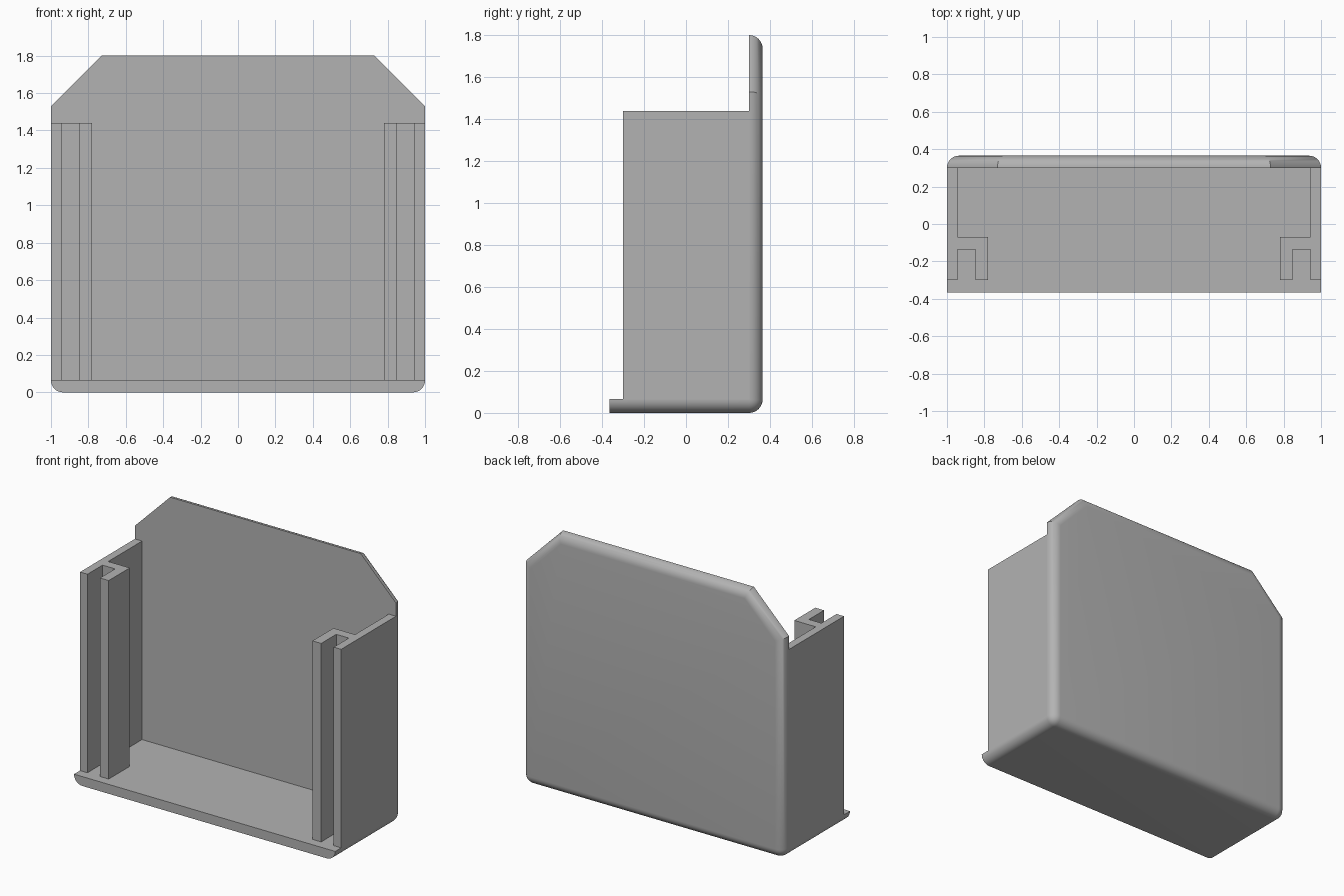
import bpy
import bmesh
from mathutils import Vector

cube = bpy.data.objects.get("Cube")
if cube:
    bpy.data.objects.remove(cube, do_unlink=True)

WALL = 0.065      # plate thickness
DEPTH = 0.365     # half depth of the floor
INNER = 0.30      # front surface of the back plate

grey = bpy.data.materials.new("plain grey")
grey.use_nodes = True
colour = (0.45, 0.45, 0.45, 1)
grey.diffuse_color = colour
grey.node_tree.nodes["Principled BSDF"].inputs["Base Color"].default_value = colour


def prism(name, outline, direction, bevel_rule=None):
    """Extrude a closed outline along a direction, rounding the chosen edges."""
    bm = bmesh.new()
    face = bm.faces.new([bm.verts.new(p) for p in outline])
    grown = bmesh.ops.extrude_face_region(bm, geom=[face], use_keep_orig=True)
    moved = [g for g in grown["geom"] if isinstance(g, bmesh.types.BMVert)]
    bmesh.ops.translate(bm, verts=moved, vec=Vector(direction))
    bmesh.ops.recalc_face_normals(bm, faces=bm.faces)
    if bevel_rule:
        edges = [e for e in bm.edges if bevel_rule(*[v.co for v in e.verts])]
        bmesh.ops.bevel(bm, geom=edges, offset=WALL - 0.001, segments=8,
                        profile=0.5, affect='EDGES')
    mesh = bpy.data.meshes.new(name)
    bm.to_mesh(mesh)
    bm.free()
    mesh.materials.append(grey)
    obj = bpy.data.objects.new(name, mesh)
    bpy.context.collection.objects.link(obj)
    return obj


def rounded(a, b):
    """Edges around the back, and the lower edges along both sides."""
    on_back = min(a.y, b.y) > DEPTH - 0.01
    low_side = max(a.z, b.z) < 0.01 and abs(a.x - b.x) < 0.01
    return on_back or low_side


# Back plate and floor: one rounded block with the open space cut away
half = [(1, 0), (1, 1.53), (0.73, 1.8)]
front = half + [(-x, z) for x, z in reversed(half)]
shell = prism("back_and_floor", [(x, -DEPTH, z) for x, z in front],
              (0, 2 * DEPTH, 0), rounded)
space = prism("space_cutter", [(-2, -1, WALL), (2, -1, WALL),
                               (2, INNER, WALL), (-2, INNER, WALL)], (0, 0, 3))
cut = shell.modifiers.new("open space", 'BOOLEAN')
cut.operation = 'DIFFERENCE'
cut.solver = 'EXACT'
cut.object = space
bpy.context.view_layer.objects.active = shell
shell.select_set(True)
bpy.ops.object.modifier_apply(modifier=cut.name)
bpy.data.objects.remove(space, do_unlink=True)
bpy.ops.object.shade_smooth_by_angle(angle=0.52)

# Side walls, each with a hooked lip that forms a vertical slot
section = [(1, INNER + 0.002), (0.945, INNER + 0.002), (0.945, -0.07),
           (0.78, -0.07), (0.78, -INNER), (0.847, -INNER),
           (0.847, -0.135), (0.943, -0.135), (0.943, -INNER), (1, -INNER)]
for name, side in (("left_slotted_wall", 1), ("right_slotted_wall", -1)):
    prism(name, [(side * x, y, WALL - 0.001) for x, y in section],
          (0, 0, 1.44 - WALL))
